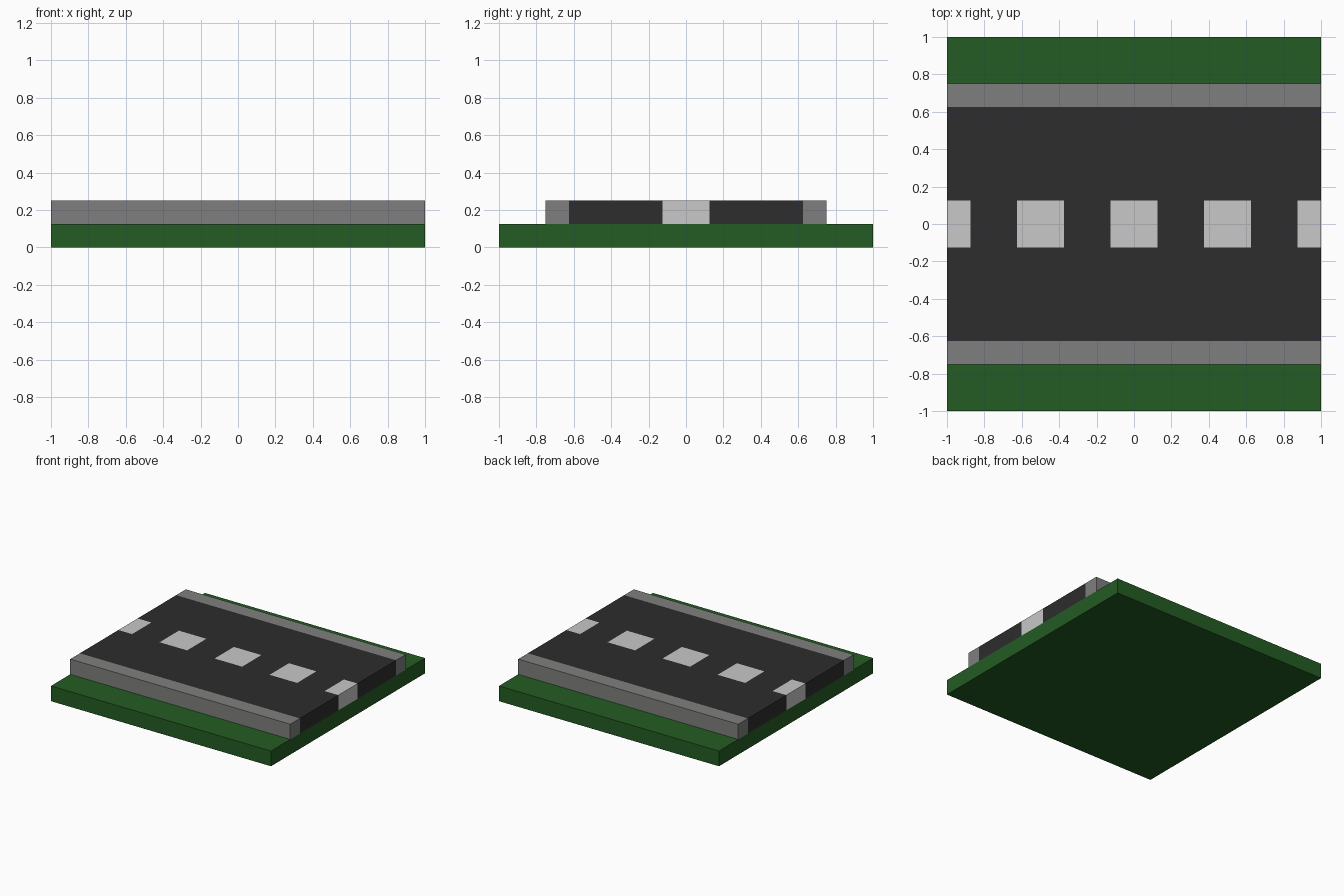
import bpy
import bmesh
import math

if "Cube" in bpy.data.objects:
    bpy.data.objects.remove(bpy.data.objects["Cube"])


def material(name, r, g, b):
    mat = bpy.data.materials.new(name)
    mat.diffuse_color = (r, g, b, 1)
    mat.use_nodes = True
    mat.node_tree.nodes["Principled BSDF"].inputs["Base Color"].default_value = mat.diffuse_color
    return mat


grass = material("grass_green", 0.0168, 0.107, 0.0168)
asphalt = material("asphalt_dark", 0.0262, 0.0262, 0.0262)
kerb_grey = material("kerb_grey", 0.212, 0.212, 0.209)
paint = material("marking_white", 0.578, 0.578, 0.578)


def box(name, lo, hi, *mats, cuts_x=(), cuts_y=(), rule=None):
    """Box between two corners, optionally sliced and coloured by a face rule."""
    bm = bmesh.new()
    bmesh.ops.create_cube(bm, size=1)
    for v in bm.verts:
        v.co = [lo[i] + (v.co[i] + 0.5) * (hi[i] - lo[i]) for i in range(3)]
    slices = [((x, 0, 0), (1, 0, 0)) for x in cuts_x] + [((0, y, 0), (0, 1, 0)) for y in cuts_y]
    for co, no in slices:
        bmesh.ops.bisect_plane(bm, geom=bm.verts[:] + bm.edges[:] + bm.faces[:],
                               plane_co=co, plane_no=no)
    if rule:
        for f in bm.faces:
            f.material_index = rule(f.calc_center_median())
    mesh = bpy.data.meshes.new(name)
    bm.to_mesh(mesh)
    bm.free()
    for m in mats:
        mesh.materials.append(m)
    obj = bpy.data.objects.new(name, mesh)
    bpy.context.collection.objects.link(obj)
    return obj


# Grass base
box("grass_base", (-1, -1, 0), (1, 1, 0.125), grass)

# Road slab; centre dashes repeat every 0.5 along x, each 0.25 long
def dash_rule(c):
    return int(abs(c.y) < 0.125 and math.cos(4 * math.pi * c.x) > 0.01)


box("road", (-1, -0.625, 0.125), (1, 0.625, 0.25), asphalt, paint,
    cuts_x=[-0.875 + 0.25 * i for i in range(8)], cuts_y=(-0.125, 0.125), rule=dash_rule)

# Kerbs along both sides
box("kerb_front", (-1, -0.75, 0.125), (1, -0.625, 0.25), kerb_grey)
box("kerb_back", (-1, 0.625, 0.125), (1, 0.75, 0.25), kerb_grey)
